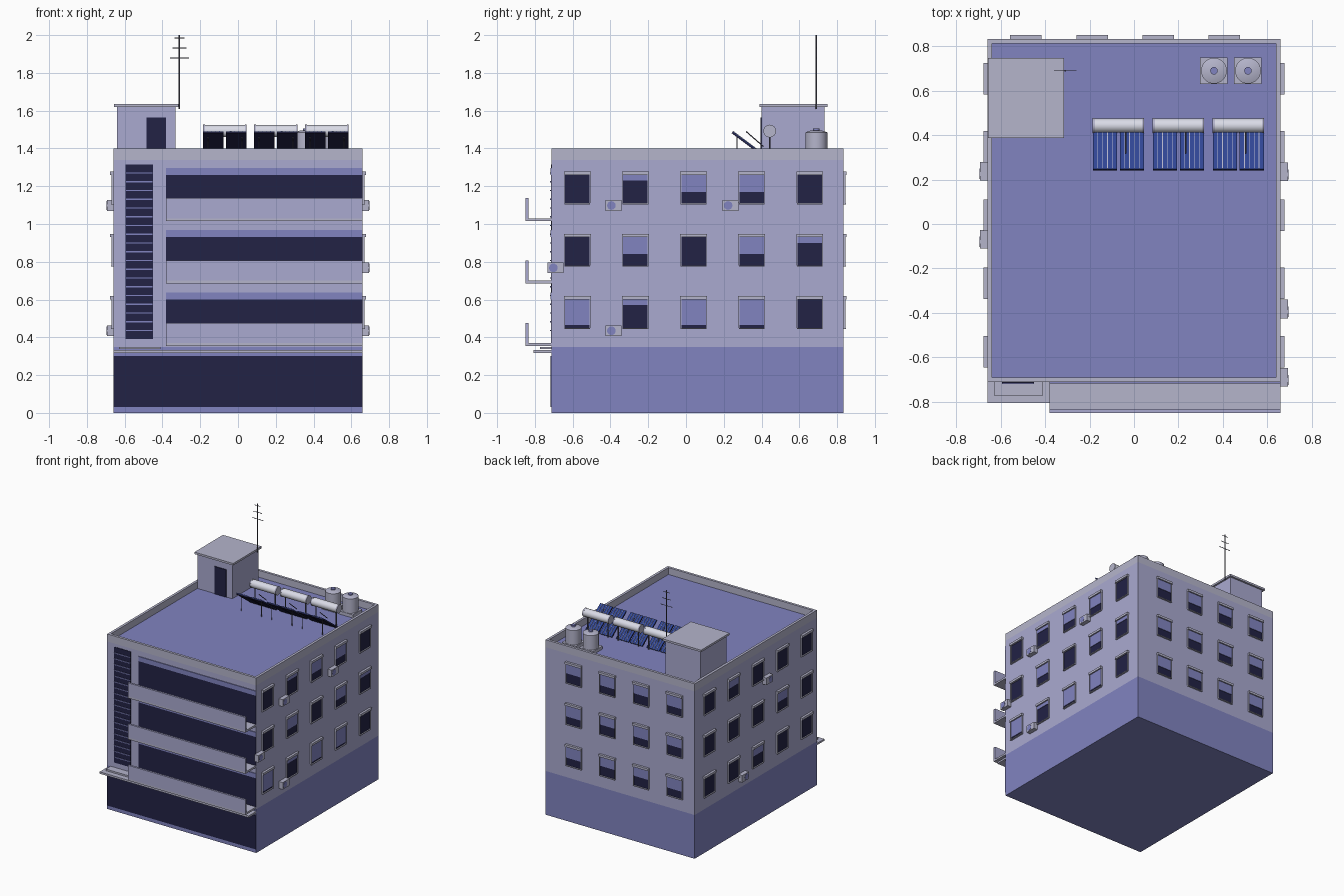
import bpy, bmesh, math
from mathutils import Matrix, Vector

cube = bpy.data.objects.get("Cube")
if cube:
    bpy.data.objects.remove(cube, do_unlink=True)


def material(name, r, g, b):
    m = bpy.data.materials.new(name)
    m.use_nodes = True
    m.diffuse_color = (r, g, b, 1)
    bsdf = m.node_tree.nodes["Principled BSDF"]
    bsdf.inputs["Base Color"].default_value = (r, g, b, 1)
    return m


WALL = material("lavender wall", .40, .40, .63)
BLUE = material("periwinkle paint", .22, .23, .53)
TRIM = material("pale grey trim", .46, .46, .60)
DARK = material("dark glass", .016, .016, .06)
SOLAR = material("solar blue", .03, .06, .30)
WHITE = material("white enamel", .72, .73, .82)
METAL = material("dark metal", .10, .10, .14)

parts = {}


def part(name, mat):
    if name not in parts:
        parts[name] = (bmesh.new(), mat)
    return parts[name][0]


def box(name, mat, x0, x1, y0, y1, z0, z1, tilt=None):
    m = Matrix.Translation(((x0 + x1) / 2, (y0 + y1) / 2, (z0 + z1) / 2))
    m = m @ Matrix.Diagonal((abs(x1 - x0), abs(y1 - y0), abs(z1 - z0), 1))
    bmesh.ops.create_cube(part(name, mat), size=1, matrix=tilt @ m if tilt else m)


def rod(name, mat, a, b, r, sides=12, r2=None):
    a, b = Vector(a), Vector(b)
    turn = (b - a).to_track_quat('Z', 'Y').to_matrix().to_4x4()
    bmesh.ops.create_cone(part(name, mat), cap_ends=True, segments=sides,
                          radius1=r, radius2=r if r2 is None else r2,
                          depth=(b - a).length,
                          matrix=Matrix.Translation((a + b) / 2) @ turn)


# Footprint and levels
X, FRONT, BACK, ROOF, TOP = .66, -.712, .833, 1.345, 1.4
BASE = .35
FLOORS = (.45, .78, 1.11)


def on_wall(side, name, mat, u0, u1, d0, d1, z0, z1):
    """Box on a wall: u along the wall, d outward from it."""
    if side == "back":
        box(name, mat, u0, u1, BACK + d0, BACK + d1, z0, z1)
    elif side == "front":
        box(name, mat, u0, u1, FRONT - d1, FRONT - d0, z0, z1)
    else:
        s = 1 if side == "left" else -1
        box(name, mat, s * (X + d0), s * (X + d1), u0, u1, z0, z1)


# Main block
box("ground_floor", BLUE, -X, X, FRONT, BACK, 0, BASE)
box("upper_walls", WALL, -X, X, FRONT, BACK, BASE, ROOF - .005)
box("roof_deck", BLUE, -X + .02, X - .02, FRONT + .02, BACK - .02, ROOF - .005, ROOF)
for s in (-1, 1):
    box("parapet", TRIM, s * (X - .02), s * X, FRONT, BACK, ROOF - .005, TOP)
for y in (FRONT, BACK - .02):
    box("parapet", TRIM, -X + .02, X - .02, y, y + .02, ROOF - .005, TOP)

# Shopfront, canopy and entrance ledge
on_wall("front", "shopfront_glass", DARK, -X, X, 0, .005, .03, .3)
on_wall("front", "canopy", TRIM, -X, X, 0, .095, .318, .333)
on_wall("front", "entrance_ledge", TRIM, -.63, -.41, 0, .06, .337, .35)

# Stairwell window with slats
on_wall("front", "stair_glass", DARK, -.595, -.45, 0, .004, .39, 1.315)
for i in range(1, 20):
    z = .39 + i * .0463
    on_wall("front", "stair_slats", BLUE, -.595, -.45, 0, .009, z - .0035, z + .0035)

# Balconies with long glazing
for zf in FLOORS:
    z = zf - .095
    on_wall("front", "balcony_slab", TRIM, -.38, X, 0, .138, z, z + .015)
    on_wall("front", "balcony_rail_wall", WALL, -.38, X, .122, .138, z + .015, z + .122)
    on_wall("front", "balcony_glass", DARK, -.38, X, 0, .004, z + .015, z + .245)
    on_wall("front", "balcony_lintel", BLUE, -.38, X, 0, .006, z + .245, z + .282)


def window(side, u, z, closed):
    w, h = .065, .15
    on_wall(side, "window_glass", DARK, u - w, u + w, 0, .004, z, z + h)
    if closed:
        on_wall(side, "window_shutter", BLUE, u - w, u + w, 0, .008, z + h * (1 - closed), z + h)
    on_wall(side, "window_header", TRIM, u - w - .006, u + w + .006, 0, .018, z + h, z + h + .018)
    on_wall(side, "window_sill", TRIM, u - w - .003, u + w + .003, 0, .013, z - .006, z)
    for e in (-1, 1):
        on_wall(side, "window_jamb", TRIM, u + e * w, u + e * (w + .004), 0, .011, z, z + h)


# Shutter closure in tenths, one digit per window, lowest floor first
SHUTTERS = {
    "left": ("92990", "06062", "02660"),
    "right": ("00400", "05000", "00040"),
    "back": ("6556", "5656", "6565"),
}
for side, rows in SHUTTERS.items():
    first, step = (-.487, .298) if side == "back" else (-.575, .3075)
    for z, row in zip(FLOORS, rows):
        for i, c in enumerate(row):
            window(side, first + i * step, z, int(c) / 10)

# Air conditioners with fan discs
for side, u, z in (("left", -.383, 1.098), ("left", .235, 1.098), ("left", -.69, .768),
                   ("left", -.383, .435), ("right", -.068, 1.098), ("right", .238, .435)):
    on_wall(side, "air_conditioner", TRIM, u - .042, u + .042, 0, .034, z - .028, z + .028)
    s = 1 if side == "left" else -1
    rod("air_conditioner_fan", BLUE, (s * (X + .03), u - .012, z),
        (s * (X + .036), u - .012, z), .023, 16)

# Stair house with door and roof slab
box("stair_house", WALL, -.64, -.33, .4, .733, ROOF, 1.62)
box("stair_house_roof", TRIM, -.657, -.315, .388, .748, 1.62, 1.636)
box("stair_house_door", DARK, -.485, -.38, .394, .4, ROOF, 1.565)

# Aerial
ax, ay = -.31, .69
rod("aerial_mast", METAL, (ax, ay, 1.61), (ax, ay, 2), .004, 8)
for z, w in ((1.985, .027), (1.932, .037), (1.878, .05)):
    rod("aerial_bars", METAL, (ax - w, ay, z), (ax + w, ay, z), .0025, 6)

# Water tanks on plinths
for x in (.36, .513):
    y = .69
    box("tank_plinth", TRIM, x - .062, x + .062, y - .06, y + .06, ROOF, 1.37)
    rod("water_tank", TRIM, (x, y, 1.37), (x, y, 1.485), .058, 28)
    rod("tank_shoulder", TRIM, (x, y, 1.485), (x, y, 1.495), .058, 28, .03)
    rod("tank_cap", BLUE, (x, y, 1.493), (x, y, 1.505), .017, 16)

# Solar heaters: sloped collectors, ribs, struts and a drum
high, low = Vector((0, .246, 1.487)), Vector((0, .432, 1.348))
length = (low - high).length
angle = math.atan2(low.z - high.z, low.y - high.y)
for x in (-.07, .2, .47):
    slope = Matrix.Translation((x, high.y, high.z)) @ Matrix.Rotation(angle, 4, 'X')
    for a in (-.115, .006):
        b = a + .109
        box("collector_back", DARK, a, b, 0, length, -.008, 0, slope)
        box("collector_face", SOLAR, a, b, 0, length, 0, .004, slope)
        for i in range(1, 5):
            r = a + (b - a) * i / 5
            box("collector_ribs", TRIM, r - .0015, r + .0015, 0, length, .004, .007, slope)
    rod("heater_drum", WHITE, (x - .115, .443, 1.492), (x + .115, .443, 1.492), .032, 24)
    for e in (-.116, .106):
        rod("drum_end_bands", TRIM, (x + e, .443, 1.492), (x + e + .01, .443, 1.492), .0335, 24)
    for e in (-.09, .09):
        rod("heater_legs", METAL, (x + e, .443, ROOF), (x + e, .443, 1.47), .004, 6)
        rod("heater_legs", METAL, (x + e, .27, ROOF), (x + e, .27, 1.463), .003, 6)
    rod("heater_strut", METAL, (x + .033, .318, 1.49), (x + .033, .41, 1.41), .003, 6)

# Turn the collected parts into objects
ROUND = {"water_tank", "tank_shoulder", "tank_cap", "heater_drum", "drum_end_bands", "aerial_mast"}
for name, (bm, mat) in parts.items():
    mesh = bpy.data.meshes.new(name)
    bm.to_mesh(mesh)
    bm.free()
    mesh.materials.append(mat)
    obj = bpy.data.objects.new(name, mesh)
    bpy.context.collection.objects.link(obj)
    if name in ROUND:
        bpy.ops.object.select_all(action='DESELECT')
        obj.select_set(True)
        bpy.context.view_layer.objects.active = obj
        bpy.ops.object.shade_smooth_by_angle(angle=math.radians(35))
